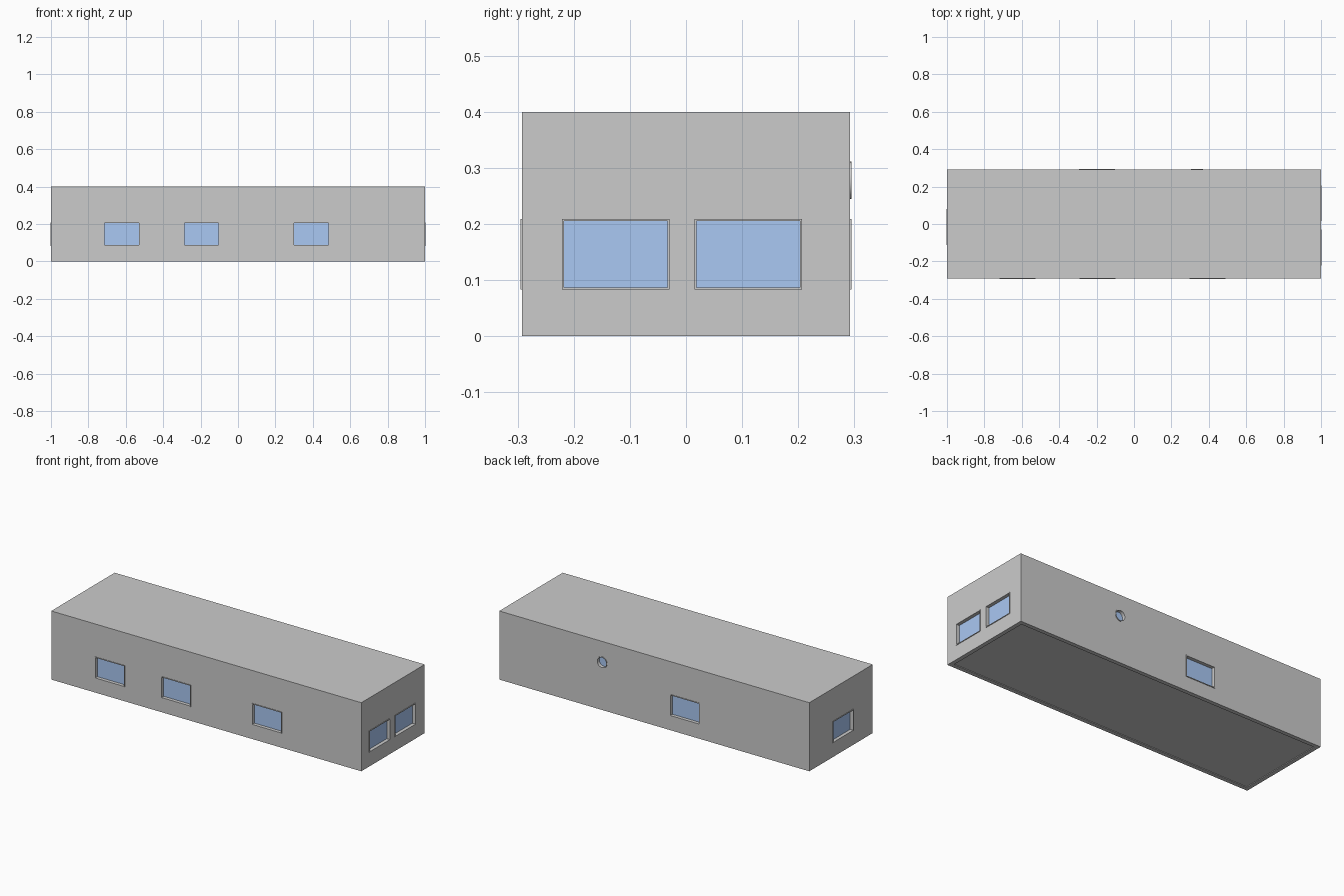
import bpy, bmesh, math
from mathutils import Matrix, Vector

if "Cube" in bpy.data.objects:
    bpy.data.objects.remove(bpy.data.objects["Cube"])

L, Y0, Y1, H, T = 1.0, -0.292, 0.292, 0.40, 0.024   # shell extents and wall thickness

glass = bpy.data.materials.new("glass_blue")
glass.diffuse_color = (0.40, 0.58, 0.90, 1)
glass.use_nodes = True
glass.node_tree.nodes["Principled BSDF"].inputs["Base Color"].default_value = glass.diffuse_color


def finish(name, bm, mat=None):
    bmesh.ops.recalc_face_normals(bm, faces=bm.faces)
    me = bpy.data.meshes.new(name)
    bm.to_mesh(me)
    bm.free()
    ob = bpy.data.objects.new(name, me)
    bpy.context.collection.objects.link(ob)
    if mat:
        me.materials.append(mat)
    return ob


def add_box(bm, lo, hi, M=Matrix()):
    lo, hi = Vector(lo), Vector(hi)
    S = Matrix.Diagonal((*(hi - lo), 1))
    bmesh.ops.create_cube(bm, size=1, matrix=M @ Matrix.Translation((lo + hi) / 2) @ S)


def boxes(name, items, mat=None, M=Matrix()):
    bm = bmesh.new()
    for lo, hi in items:
        add_box(bm, lo, hi, M)
    return finish(name, bm, mat)


def cylinder(name, r, depth, M, mat=None, seg=32):
    bm = bmesh.new()
    bmesh.ops.create_cone(bm, cap_ends=True, segments=seg, radius1=r, radius2=r, depth=depth, matrix=M)
    return finish(name, bm, mat)


def cut(target, cutter):
    cutter.hide_render = True
    mod = target.modifiers.new("cut", 'BOOLEAN')
    mod.operation, mod.solver, mod.object = 'DIFFERENCE', 'EXACT', cutter
    bpy.context.view_layer.objects.active = target
    bpy.ops.object.modifier_apply(modifier=mod.name)
    bpy.data.objects.remove(cutter)


# outer shell: walls and roof, open underneath
shell = boxes("walls_and_roof", [((-L, Y0, 0), (L, Y1, H))])
cut(shell, boxes("cavity", [((-L + T, Y0 + T, -0.1), (L - T, Y1 - T, H - 0.02))]))
boxes("floor", [((-L + T, Y0 + T, 0.004), (L - T, Y1 - T, 0.012))])


# rectangular windows: local x along the wall, local -y outward
def window(name, x, y, turn):
    M = Matrix.Translation((x, y, 0.146)) @ Matrix.Rotation(math.radians(turn), 4, 'Z')
    w, h, f = 0.096, 0.063, 0.004
    cut(shell, boxes("window_hole", [((-w, -0.1, -h), (w, 0.1, h))], M=M))
    a, b = -0.003, T + 0.003
    boxes(name + "_frame", [((-w, a, -h), (-w + f, b, h)), ((w - f, a, -h), (w, b, h)),
                            ((-w + f, a, -h), (w - f, b, -h + f)),
                            ((-w + f, a, h - f), (w - f, b, h))], M=M)
    boxes(name + "_glass", [((-w + f, 0.017, -h + f), (w - f, 0.020, h - f))], glass, M)


for i, x in enumerate((-0.622, -0.195, 0.392)):
    window(f"front_window_{i + 1}", x, Y0, 0)
window("back_window", -0.197, Y1, 180)
for i, y in enumerate((-0.125, 0.111)):
    window(f"right_window_{i + 1}", L, y, 90)
window("left_window", -L, -0.017, -90)

# round window in the back wall
R = Matrix.Translation((0.337, Y1 - T / 2, 0.278)) @ Matrix.Rotation(math.pi / 2, 4, 'X')
cut(shell, cylinder("round_hole", 0.033, 0.2, R))
ring = cylinder("round_window_frame", 0.033, T + 0.006, R)
cut(ring, cylinder("ring_hole", 0.029, 0.2, R))
cylinder("round_window_glass", 0.029, 0.003, R @ Matrix.Translation((0, 0, 0.006)), glass)

# bedroom partition with a doorway
boxes("partition", [((-0.44, Y0 + T, 0.012), (-0.425, 0.10, H - 0.02)),
                    ((-0.44, 0.20, 0.012), (-0.425, Y1 - T, H - 0.02)),
                    ((-0.44, 0.10, 0.29), (-0.425, 0.20, H - 0.02))])

# bookshelf against the front wall
yb = Y0 + T
boxes("bookshelf", [((x, yb, 0.012), (x + 0.006, yb + 0.06, 0.28)) for x in (0.155, 0.235)] +
      [((0.161, yb, z), (0.235, yb + 0.06, z + 0.006)) for z in (0.02, 0.085, 0.15, 0.215, 0.274)])

# round dining table and four chairs
tx, ty = -0.19, 0.085
Tm = Matrix.Translation
cylinder("table_base", 0.05, 0.008, Tm((tx, ty, 0.016)))
cylinder("table_post", 0.010, 0.09, Tm((tx, ty, 0.06)))
cylinder("table_top", 0.086, 0.008, Tm((tx, ty, 0.108)))
for k in range(4):
    M = Tm((tx, ty, 0)) @ Matrix.Rotation(math.pi / 4 + k * math.pi / 2, 4, 'Z') @ Tm((0.12, 0, 0))
    legs = [((x - .003, y - .003, 0.012), (x + .003, y + .003, 0.065))
            for x in (-0.022, 0.022) for y in (-0.022, 0.022)]
    boxes(f"chair_{k + 1}", legs + [((-0.025, -0.025, 0.065), (0.025, 0.025, 0.072)),
                                    ((0.019, -0.025, 0.072), (0.025, 0.025, 0.135))], M=M)

# lounge rug, sofa and bed
boxes("rug", [((0.06, -0.09, 0.012), (0.56, 0.26, 0.015))])
boxes("sofa", [((0.14, 0.13, 0.015), (0.48, 0.25, 0.06)), ((0.14, 0.22, 0.06), (0.48, 0.25, 0.12)),
               ((0.11, 0.13, 0.015), (0.14, 0.25, 0.085)), ((0.48, 0.13, 0.015), (0.51, 0.25, 0.085))])
boxes("bed", [((-0.95, -0.11, 0.012), (-0.66, 0.09, 0.065)), ((-0.965, -0.12, 0.012), (-0.95, 0.10, 0.11)),
              ((-0.94, -0.09, 0.065), (-0.88, 0.07, 0.078))])

bpy.ops.object.select_all(action='DESELECT')
for ob in bpy.data.objects:
    if ob.name.startswith(("round_window", "table")):
        ob.select_set(True)
        bpy.context.view_layer.objects.active = ob
bpy.ops.object.shade_smooth_by_angle()
